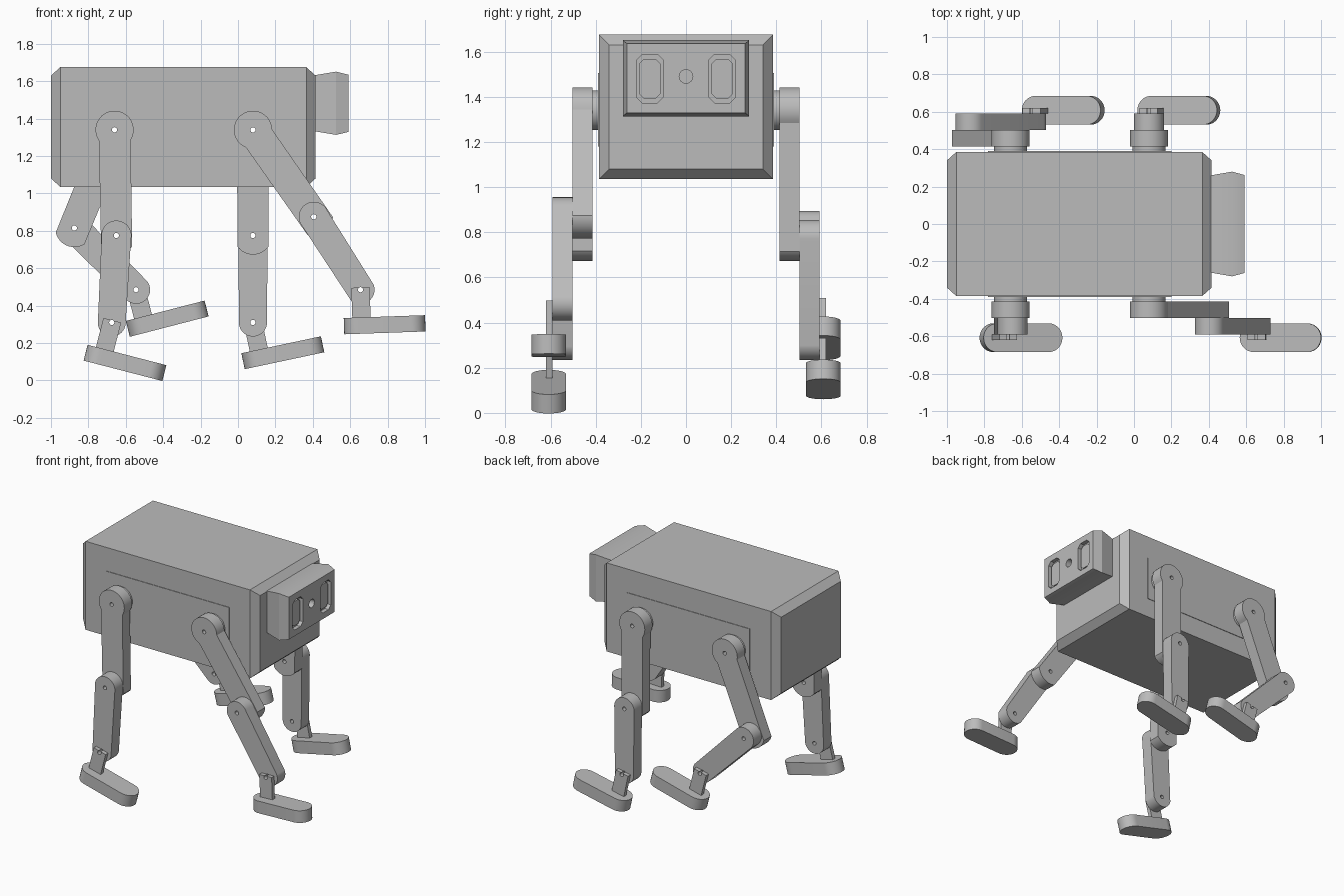
import bpy, bmesh
from math import pi, sin, cos, asin, atan2, radians
from mathutils import Matrix, Vector

default = bpy.data.objects.get("Cube")
if default:
    bpy.data.objects.remove(default, do_unlink=True)

grey = bpy.data.materials.new("plain grey")
grey.use_nodes = True
GREY = (0.5, 0.5, 0.5, 1)
grey.diffuse_color = GREY
grey.node_tree.nodes["Principled BSDF"].inputs["Base Color"].default_value = GREY


def loft(name, rings):
    """Skin a stack of equal-length rings and close both ends."""
    bm = bmesh.new()
    loops = [[bm.verts.new(p) for p in ring] for ring in rings]
    for a, b in zip(loops, loops[1:]):
        for i in range(len(a)):
            j = (i + 1) % len(a)
            bm.faces.new((a[i], a[j], b[j], b[i]))
    bm.faces.new(loops[0])
    bm.faces.new(loops[-1])
    bmesh.ops.recalc_face_normals(bm, faces=bm.faces)
    mesh = bpy.data.meshes.new(name)
    bm.to_mesh(mesh)
    bm.free()
    mesh.materials.append(grey)
    obj = bpy.data.objects.new(name, mesh)
    bpy.context.collection.objects.link(obj)
    return obj


def prism(name, points, axis, lo, hi):
    """Extrude a flat outline along one axis."""
    place = {"x": lambda u, v, h: (h, u, v),
             "y": lambda u, v, h: (u, h, v),
             "z": lambda u, v, h: (u, v, h)}[axis]
    return loft(name, [[place(u, v, h) for u, v in points] for h in (lo, hi)])


def arc(cx, cy, r, start, end, steps=24):
    return [(cx + r * cos(start + (end - start) * i / steps),
             cy + r * sin(start + (end - start) * i / steps)) for i in range(steps + 1)]


def disc(cx, cy, r, steps=32):
    return arc(cx, cy, r, 0, 2 * pi, steps)[:-1]


def rect(u, v, hu, hv):
    return [(u - hu, v - hv), (u + hu, v - hv), (u + hu, v + hv), (u - hu, v + hv)]


def octagon(u, v, hu, hv, c):
    return [(u + a, v + b) for a, b in (
        (hu, c - hv), (hu, hv - c), (hu - c, hv), (c - hu, hv),
        (-hu, hv - c), (-hu, c - hv), (c - hu, -hv), (hu - c, -hv))]


def link_outline(a, b, ra, rb, wa, wb):
    """Bar from joint a to joint b with a round boss at each end."""
    d = Vector(b) - Vector(a)
    t = atan2(d.y, d.x)
    ka, kb = asin(wa / ra), asin(wb / rb)
    return arc(*a, ra, t + ka, t + 2 * pi - ka) + arc(*b, rb, t - kb, t + kb)


def cut(obj, cutters):
    for c in cutters:
        c.hide_render = True
        mod = obj.modifiers.new("cut", "BOOLEAN")
        mod.operation, mod.solver, mod.object = "DIFFERENCE", "EXACT", c
    bpy.context.view_layer.update()
    graph = bpy.context.evaluated_depsgraph_get()
    mesh = bpy.data.meshes.new_from_object(obj.evaluated_get(graph))
    obj.modifiers.clear()
    obj.data = mesh


def pin_drill(x, z):
    drill = prism("pin_drill", disc(x, z, 0.014, 16), "y", -1, 1)
    drills.append(drill)
    return drill


drills = []
parts = []
HIP_Z = 1.34
HIPS = {"back": -0.66, "front": 0.08}

# Body box with chamfered ends
body = loft("body", [[(x, u, v) for u, v in rect(0, 1.355, 0.385 - c, 0.32 - c)]
                     for x, c in ((-1, 0.045), (-0.95, 0), (0.365, 0), (0.415, 0.045))])
hip_drills = {k: pin_drill(x, HIP_Z) for k, x in HIPS.items()}
cut(body, hip_drills.values())

# Head with recessed lens windows and a small round port
head = loft("head", [[(x, u, v) for u, v in rect(0, 1.482, hw, hh)]
                     for x, hw, hh in ((0.41, 0.26, 0.15), (0.525, 0.28, 0.169), (0.59, 0.262, 0.153))])
pockets = [prism("pocket", octagon(s * 0.16, 1.48, 0.058, 0.108, 0.025), "x", 0.56, 0.7)
           for s in (-1, 1)]
pockets.append(prism("pocket", disc(0, 1.49, 0.03), "x", 0.55, 0.7))
drills += pockets
cut(head, pockets)
parts += [body, head]
for s, side in ((-1, "right"), (1, "left")):
    parts.append(prism(side + "_lens", octagon(s * 0.16, 1.48, 0.046, 0.088, 0.02),
                       "x", 0.555, 0.575))

# Thin side panels carrying the hips
for s, side in ((-1, "near"), (1, "far")):
    panel = prism(side + "_side_panel", rect(-0.29, 1.342, 0.49, 0.163), "y", s * 0.382, s * 0.389)
    cut(panel, hip_drills.values())
    parts.append(panel)

# Legs: side, end, knee, ankle, foot pitch in degrees
LEGS = (
    (-1, "back", (-0.65, 0.775), (-0.675, 0.31), -14.5),
    (-1, "front", (0.405, 0.875), (0.655, 0.485), 2),
    (1, "back", (-0.875, 0.815), (-0.545, 0.485), 14.5),
    (1, "front", (0.08, 0.775), (0.08, 0.31), 12),
)
for s, end, knee, ankle, pitch in LEGS:
    name = ("near_" if s < 0 else "far_") + end
    hip = (HIPS[end], HIP_Z)
    knee_drill, ankle_drill = pin_drill(*knee), pin_drill(*ankle)

    shaft = prism(name + "_hip_shaft", disc(*hip, 0.088), "y", s * 0.36, s * 0.415)
    cut(shaft, [hip_drills[end]])
    thigh = prism(name + "_thigh", link_outline(hip, knee, 0.102, 0.102, 0.085, 0.083),
                  "y", s * 0.415, s * 0.502)
    cut(thigh, [hip_drills[end], knee_drill])
    shank = prism(name + "_shank", link_outline(knee, ankle, 0.08, 0.075, 0.079, 0.074),
                  "y", s * 0.502, s * 0.592)
    cut(shank, [knee_drill, ankle_drill])

    # Foot and its upright tab, built around the ankle then pitched
    y = s * 0.608
    pose = Matrix.Translation((ankle[0], 0, ankle[1])) @ Matrix.Rotation(-radians(pitch), 4, "Y")
    sole = (arc(-0.018, y, 0.077, pi / 2, 3 * pi / 2) + arc(0.263, y, 0.077, -pi / 2, pi / 2))
    foot = prism(name + "_foot", sole, "z", -0.235, -0.148)
    tab = prism(name + "_ankle_tab", rect(0, -0.075, 0.049, 0.087), "y", s * 0.592, s * 0.621)
    for obj in (foot, tab):
        obj.data.transform(pose)
    cut(tab, [ankle_drill])
    parts += [shaft, thigh, shank, foot, tab]

for obj in drills:
    bpy.data.objects.remove(obj, do_unlink=True)

# Smooth the round surfaces, keep the edges sharp
bpy.ops.object.select_all(action="DESELECT")
for obj in parts:
    obj.select_set(True)
bpy.context.view_layer.objects.active = body
bpy.ops.object.shade_smooth_by_angle(angle=radians(25))
